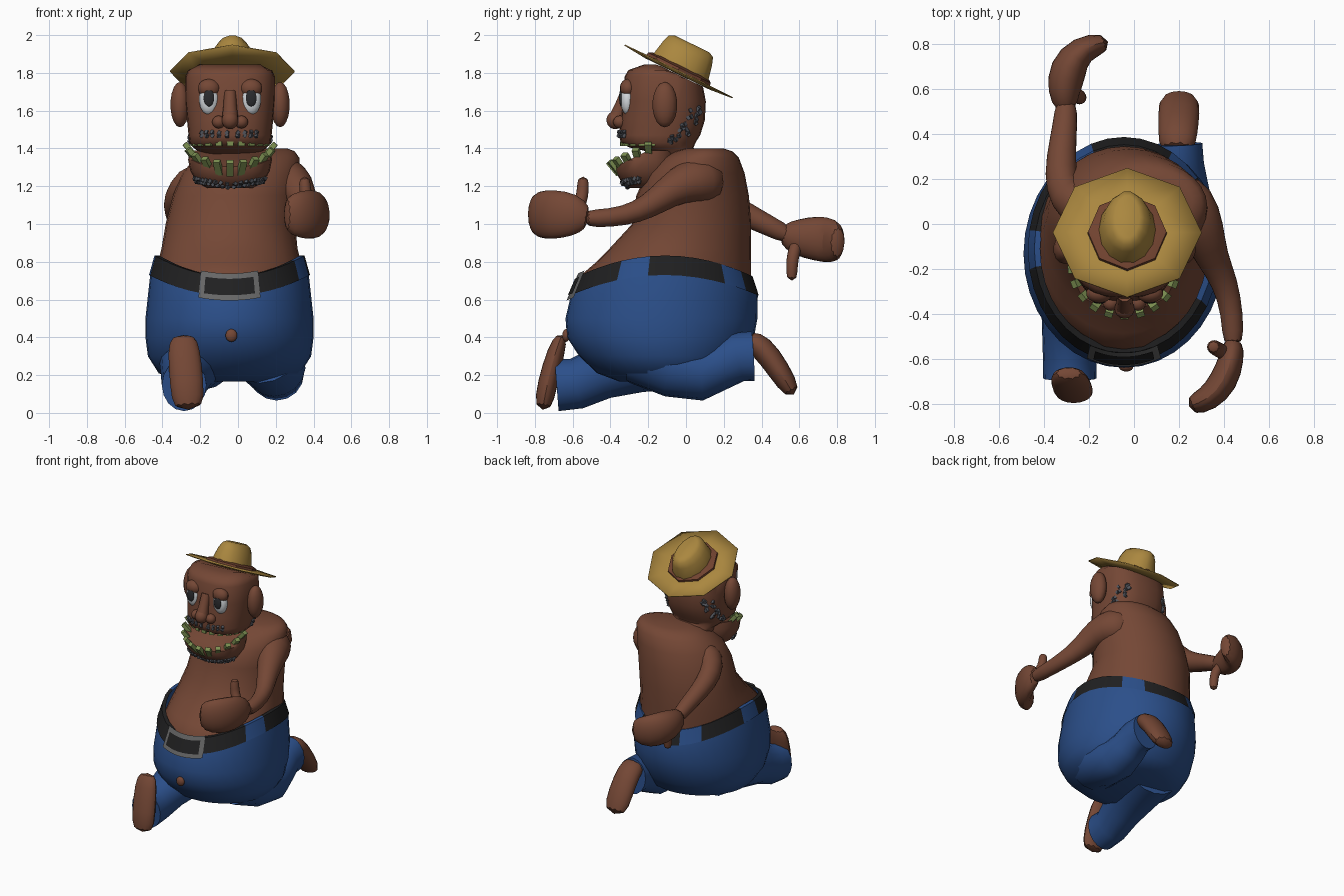
import bpy, bmesh, math, random
from math import sin, cos, pi, radians
from mathutils import Vector, Matrix

if "Cube" in bpy.data.objects:
    bpy.data.objects.remove(bpy.data.objects["Cube"])

random.seed(4)


def material(name, hexa):
    m = bpy.data.materials.new(name)
    lin = [((int(hexa[i:i + 2], 16) / 255 + 0.055) / 1.055) ** 2.4 for i in (0, 2, 4)]
    m.diffuse_color = (*lin, 1)
    m.use_nodes = True
    m.node_tree.nodes["Principled BSDF"].inputs["Base Color"].default_value = m.diffuse_color
    return m


SKIN = material("brown skin", "744735")
BLUE = material("blue denim", "2B4F8A")
STRAW = material("straw", "AA873F")
BAND = material("hat band brown", "70422F")
BLACK = material("belt black", "202021")
GREY = material("buckle grey", "666666")
GREEN = material("tooth green", "7D9152")
WHITE = material("eye white", "D8DDE1")
PUPIL = material("pupil dark", "2A2B2E")
STUBBLE = material("stubble grey", "50535A")


def finish(name, bm, mats, angle=40, sub=0):
    me = bpy.data.meshes.new(name)
    bmesh.ops.recalc_face_normals(bm, faces=bm.faces)
    bm.to_mesh(me)
    bm.free()
    for m in mats:
        me.materials.append(m)
    me.polygons.foreach_set("use_smooth", [True] * len(me.polygons))
    me.set_sharp_from_angle(angle=radians(angle))
    ob = bpy.data.objects.new(name, me)
    bpy.context.collection.objects.link(ob)
    if sub:
        ob.modifiers.new("round", 'SUBSURF').levels = sub
        ob.modifiers["round"].render_levels = sub
    return ob


def skin_grid(name, grid, mats, caps=(True, True), rule=None, angle=40, sub=0, closed=True):
    """Bridge a list of equal point rings; rule(column) picks the colour."""
    bm = bmesh.new()
    rows = [[bm.verts.new(p) for p in ring] for ring in grid]
    n = len(rows[0])
    for r in range(len(rows) - 1):
        for c in range(n if closed else n - 1):
            d = (c + 1) % n
            f = bm.faces.new((rows[r][c], rows[r][d], rows[r + 1][d], rows[r + 1][c]))
            if rule:
                f.material_index = rule(c)
    if caps[0]:
        bm.faces.new(rows[0])
    if caps[1]:
        bm.faces.new(rows[-1])
    return finish(name, bm, mats, angle, sub)


def oval(z, cx, cy, rx, ry, n=20, p=1.0):
    def pw(v):
        return math.copysign(abs(v) ** p, v)
    return [Vector((cx + rx * pw(cos(2 * pi * i / n)), cy + ry * pw(sin(2 * pi * i / n)), z))
            for i in range(n)]


def tube(name, pts, mat, up=(0, 0, 1), n=12, sub=0):
    """Limb through (x, y, z, side radius[, up radius]) stations."""
    c = [Vector(p[:3]) for p in pts]
    grid = []
    for i, p in enumerate(pts):
        t = (c[min(i + 1, len(c) - 1)] - c[max(i - 1, 0)]).normalized()
        a = t.cross(Vector(up)).normalized()
        b = a.cross(t)
        grid.append([c[i] + a * p[3] * cos(2 * pi * k / n) + b * p[-1] * sin(2 * pi * k / n)
                     for k in range(n)])
    return skin_grid(name, grid, [mat], sub=sub, angle=50)


def ball(name, loc, size, mat, u=14, v=9):
    bm = bmesh.new()
    bmesh.ops.create_uvsphere(bm, u_segments=u, v_segments=v, radius=1,
                              matrix=Matrix.Translation(loc) @ Matrix.Diagonal((*size, 1)))
    return finish(name, bm, [mat], 60)


def boxes(name, places, mat):
    bm = bmesh.new()
    for m, size in places:
        bmesh.ops.create_cube(bm, size=1, matrix=m @ Matrix.Diagonal((*size, 1)))
    finish(name, bm, [mat], 20)


# torso, higher on the side of the raised arm
skin_grid("torso", [oval(*r, 28) for r in (
    (0.60, -.045, -.11, .39, .455), (0.73, -.045, -.105, .385, .45), (0.79, -.045, -.07, .380, .415),
    (0.87, -.045, -.03, .360, .375), (1.0, -.04, .03, .343, .315), (1.15, -.015, .035, .33, .298),
    (1.27, .015, .05, .31, .26), (1.35, .05, .08, .275, .20), (1.385, .07, .095, .23, .15),
    (1.40, .09, .10, .17, .10))], [SKIN], angle=60)

# trousers, with a waistline that dips at front and back
N = 36


def waist(t, grow=0.0, n=N):
    ring = oval(0, -.045, -.11 - .005 * t, .392 + .028 * t + grow, .457 + .038 * t + grow, n)
    for i, v in enumerate(ring):
        v.z = .83 - .11 * sin(2 * pi * i / n) ** 2 - .10 * t
    return ring


skin_grid("trousers", [waist(0, -.015), waist(0), waist(1)] + [oval(*r, N) for r in (
    (.5, -.045, -.13, .445, .508), (.4, -.045, -.135, .445, .495), (.3, -.045, -.13, .432, .435),
    (.21, -.045, -.11, .375, .36), (.165, -.045, -.1, .25, .25))], [BLUE], caps=(False, True), angle=50)


# belt pieces with gaps
def belt_colour(col):
    a = (col + .5) * 360 / N
    return int(40 < a < 60 or 110 < a < 130 or 170 < a < 190 or 330 < a < 350)


skin_grid("belt", [waist(-.03, -.02), waist(-.03, .006), waist(1, .006)], [BLACK, BLUE],
          caps=(False, False), rule=belt_colour)

# framed buckle that follows the belt
for name, mat, grow, span, rows in (("buckle_frame", GREY, .012, (62, 74), (-.18, 1.25)),
                                    ("buckle_inset", BLACK, .017, (63, 73), (.1, .97))):
    skin_grid(name, [waist(t, grow, 90)[span[0]:span[1]] for t in rows], [mat],
              caps=(False, False), closed=False)
ball("navel", (-.035, -.635, .41), (.032, .02, .034), SKIN)

# legs and feet: one stretched forward, one kneeling back
tube("front_leg", [(-.2, -.05, .32, .2), (-.245, -.27, .28, .175), (-.27, -.45, .21, .14),
                   (-.285, -.58, .155, .12, .135), (-.285, -.685, .147, .118, .138)], BLUE, n=16)
tube("front_foot", [(-.29, -.655, .415, .065, .03), (-.288, -.685, .34, .092, .05),
                    (-.27, -.735, .15, .095, .058), (-.262, -.76, .01, .088, .05)],
     SKIN, (0, 1, 0), 10, 1)
tube("back_leg", [(.15, -.2, .33, .2), (.2, -.05, .235, .16), (.205, .08, .21, .145),
                  (.2, .18, .25, .128), (.2, .27, .295, .11, .132), (.197, .355, .30, .106, .132)],
     BLUE, n=16)
tube("back_foot", [(.19, .32, .39, .085, .06), (.195, .40, .355, .092, .07),
                   (.2, .49, .23, .098, .065), (.2, .575, .09, .095, .05)],
     SKIN, (0, 1, 0), 10, 1)

# arms, hands and thumbs
tube("forward_arm", [(.15, .13, 1.22, .14), (.255, .07, 1.235, .14), (.31, -.04, 1.21, .10),
                     (.345, -.15, 1.125, .074), (.405, -.26, 1.06, .06), (.437, -.4, 1.03, .05),
                     (.44, -.55, 1.03, .05)], SKIN, sub=1)
tube("forward_hand", [(.44, -.51, 1.03, .045, .06), (.437, -.59, 1.05, .058, .12),
                      (.40, -.70, 1.05, .07, .137), (.33, -.78, 1.05, .06, .132),
                      (.24, -.81, 1.05, .045, .095)], SKIN, sub=1)
tube("forward_thumb", [(.43, -.59, 1.05, .035), (.37, -.555, 1.12, .037), (.353, -.545, 1.18, .035),
                       (.353, -.545, 1.255, .032)], SKIN, (0, 1, 0), 8, 1)
tube("rear_arm", [(-.18, .08, 1.22, .12), (-.27, .09, 1.20, .105), (-.325, .16, 1.13, .08),
                  (-.325, .3, 1.06, .068), (-.305, .44, .99, .056), (-.3, .56, .93, .05)],
     SKIN, sub=1)
tube("rear_hand", [(-.3, .5, .95, .045, .055), (-.315, .58, .93, .075, .1), (-.295, .69, .925, .093, .125),
                   (-.24, .78, .91, .065, .125), (-.11, .81, .90, .045, .09)], SKIN, sub=1)
tube("rear_thumb", [(-.29, .59, .91, .035), (-.25, .57, .85, .037), (-.24, .56, .79, .034),
                    (-.24, .56, .695, .032)], SKIN, (0, 1, 0), 8, 1)

# head and jaw: (z, front y, back y, half width)
HEAD = [(1.25, -.12, .12, .12), (1.37, -.14, .06, .15), (1.405, -.30, .04, .195), (1.43, -.345, .05, .215),
        (1.47, -.355, .075, .22), (1.55, -.345, .10, .228), (1.65, -.335, .105, .238),
        (1.78, -.325, .09, .237), (1.815, -.305, .07, .222), (1.845, -.22, .05, .18)]
JAW = [(1.19, -.30, -.1, .12), (1.22, -.34, -.08, .175), (1.28, -.375, -.05, .21),
       (1.34, -.375, -.05, .222), (1.39, -.36, -.05, .215)]
HX = -.042


def section(r, n=24):
    return oval(r[0], HX, (r[1] + r[2]) / 2, r[3], (r[2] - r[1]) / 2, n, .8)


def surface(rings, z, deg):
    """Point on a head part at a height and compass angle."""
    for a, b in zip(rings, rings[1:]):
        if a[0] <= z <= b[0]:
            k = (z - a[0]) / (b[0] - a[0])
            r = [p + (q - p) * k for p, q in zip(a, b)]
            return section(r, 360)[round(deg) % 360]


for name, rings, z0, y0, slope in (("head", HEAD, 1.79, -.04, -.49), ("jaw", JAW, 1.39, -.2, .5)):
    grid = [section(r) for r in rings]
    for v in sum(grid, []):
        v.z = min(v.z, z0 + slope * (v.y - y0))
    skin_grid(name, grid, [SKIN], angle=50)

for s, side in ((-1, "left"), (1, "right")):
    ex = HX + s * .112
    ball(side + "_ear", (HX + s * .265, -.112, 1.632), (.052, .066, .12), SKIN)
    ball(side + "_eye", (ex, -.310, 1.662), (.054, .038, .085), WHITE)
    ball(side + "_pupil", (ex, -.344, 1.668), (.029, .01, .046), PUPIL)
    ball(side + "_eyelid", (ex, -.308, 1.718), (.06, .043, .05), SKIN)
    ball(side + "_nostril", (HX + s * .06, -.35, 1.54), (.036, .036, .034), SKIN)
ball("nose_tip", (HX, -.375, 1.55), (.045, .046, .048), SKIN)
tube("nose_bridge", [(HX, -.315, 1.70, .032), (HX, -.345, 1.62, .036), (HX, -.372, 1.55, .044)],
     SKIN, (0, 1, 0), 10)

# lower teeth lean outward along the jaw, upper teeth hang from the lip
lower, upper = [], []
for i in range(11):
    a = radians(-176 + 172 * i / 10)
    turn = Matrix.Rotation(a - pi / 2, 4, 'Z')
    out = turn @ Matrix.Rotation(radians(-40), 4, 'X')
    lower.append((Matrix.Translation((HX + .213 * cos(a), -.185 + .2 * sin(a), 1.40 - .105 * abs(sin(a)))) @ out,
                  (.036, .028, .088)))
    upper.append((Matrix.Translation((HX + .2 * cos(a), -.17 + .172 * sin(a), 1.425)) @ turn, (.035, .015, .022)))
boxes("lower_teeth", lower, GREEN)
boxes("upper_teeth", upper, GREEN)

# stubble: moustache, chin and sideburns
spots = [surface(HEAD, z, a) for z in (1.468, 1.484) for a in range(232, 310, 9)]
spots += [surface(JAW, z + .03 * abs(cos(radians(a))), a) for z in (1.195, 1.212)
          for a in range(186, 356, 9)]
for k in range(28):
    z, a = 1.435 + .18 * k / 27, 22 + k + random.uniform(-14, 14)
    spots += [surface(HEAD, z, a), surface(HEAD, z, 180 - a)]
boxes("stubble", [(Matrix.Translation(p) @ Matrix.Rotation(random.uniform(0, 3), 4, 'Z')
                   @ Matrix.Rotation(.6, 4, 'X'), (.017, .017, .021)) for p in spots], STUBBLE)

# straw hat tilted back: octagonal brim, band and tapered crown
TILT = Matrix.Translation((-.03, -.04, 1.805)) @ Matrix.Rotation(radians(-26), 4, 'X')


def hat_part(name, rings, mat, n, angle=30):
    skin_grid(name, [[TILT @ v for v in oval(z, 0, cy, rx, ry, n)] for z, cy, rx, ry in rings],
              [mat], angle=angle)


hat_part("hat_brim", [(-.012, 0, .19, .19), (0, 0, .33, .318), (.006, 0, .33, .318),
                      (.008, 0, .18, .18)], STRAW, 8, 180)
hat_part("hat_band", [(-.005, -.005, .178, .188), (.022, -.005, .174, .184), (.034, 0, .13, .165)], BAND, 8)
hat_part("hat_crown", [(.0, 0, .13, .168), (.04, 0, .125, .163), (.11, 0, .105, .148),
                       (.15, 0, .078, .134), (.165, 0, .055, .105)], STRAW, 14, 45)
